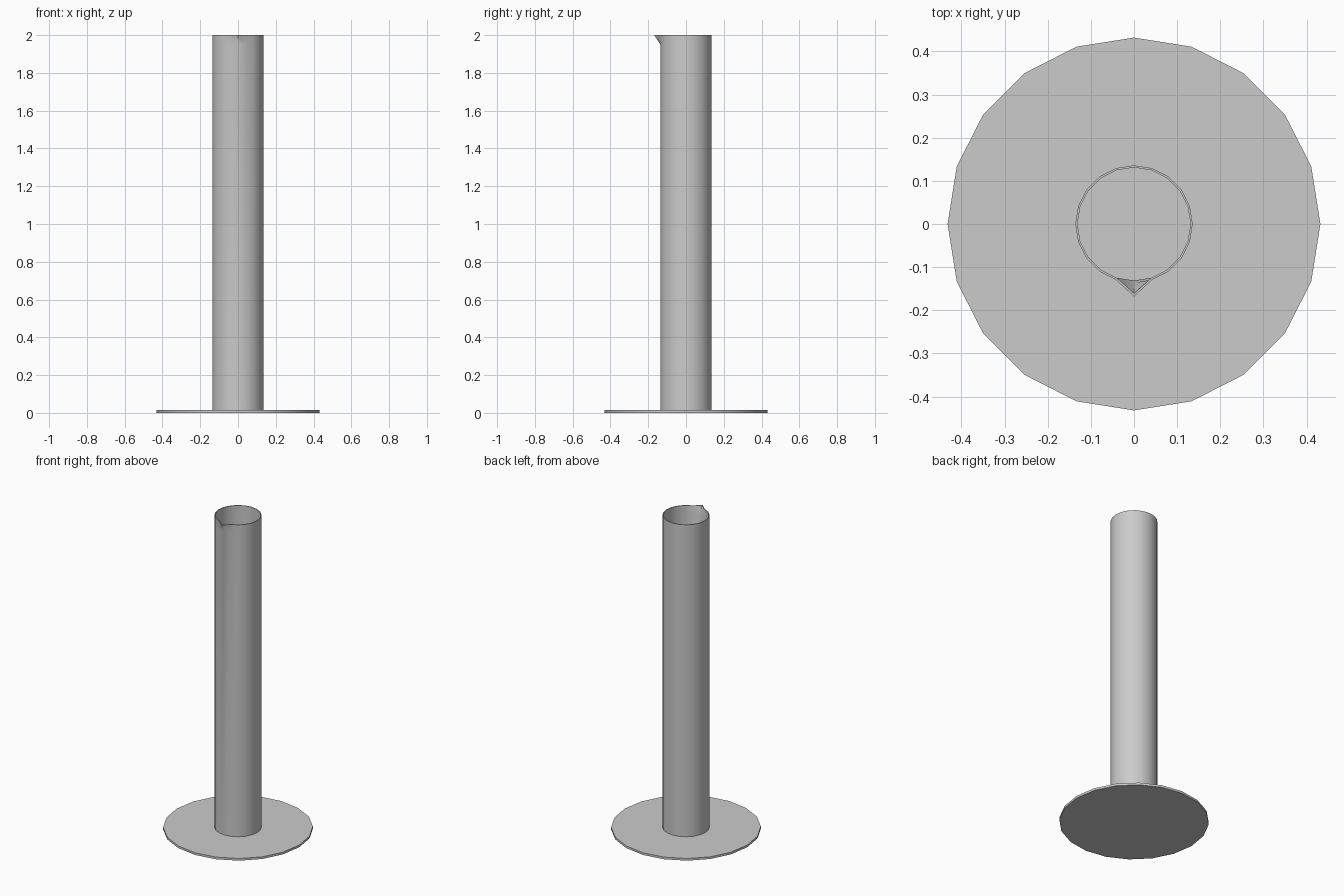
import bpy, bmesh
from math import pi, cos, sin, radians

if "Cube" in bpy.data.objects:
    bpy.data.objects.remove(bpy.data.objects["Cube"])

SIDES = 20
BASE_H = 0.014


def smooth(obj):
    bpy.ops.object.select_all(action='DESELECT')
    obj.select_set(True)
    bpy.context.view_layer.objects.active = obj
    bpy.ops.object.shade_smooth_by_angle(angle=radians(40))


def ring(bm, r, z, tip=None):
    """Circle of vertices; the first one faces -y and may be pulled out to a tip."""
    verts = []
    for i in range(SIDES):
        a = -pi / 2 + 2 * pi * i / SIDES
        rad = tip if (tip and i == 0) else r
        verts.append(bm.verts.new((rad * cos(a), rad * sin(a), z)))
    return verts


def lathe(name, rings, caps=(False, False)):
    bm = bmesh.new()
    loops = [ring(bm, *r) for r in rings]
    for a, b in zip(loops, loops[1:]):
        for i in range(SIDES):
            j = (i + 1) % SIDES
            bm.faces.new((a[i], a[j], b[j], b[i]))
    if caps[0]:
        bm.faces.new(loops[0][::-1])
    if caps[1]:
        bm.faces.new(loops[-1])
    bmesh.ops.recalc_face_normals(bm, faces=bm.faces)
    mesh = bpy.data.meshes.new(name)
    bm.to_mesh(mesh)
    bm.free()
    obj = bpy.data.objects.new(name, mesh)
    bpy.context.collection.objects.link(obj)
    smooth(obj)
    return obj


# Flat foot disc
lathe("base", [(0.432, 0.0), (0.432, BASE_H)], (True, True))

# Hollow tube with pouring spout: outer wall up, over the rim, inner wall down to the floor
lathe("tube", [
    (0.136, BASE_H),
    (0.136, 1.95),
    (0.136, 2.0, 0.168),
    (0.131, 2.0, 0.161),
    (0.131, 1.95),
    (0.131, BASE_H + 0.004),
], (True, True))
